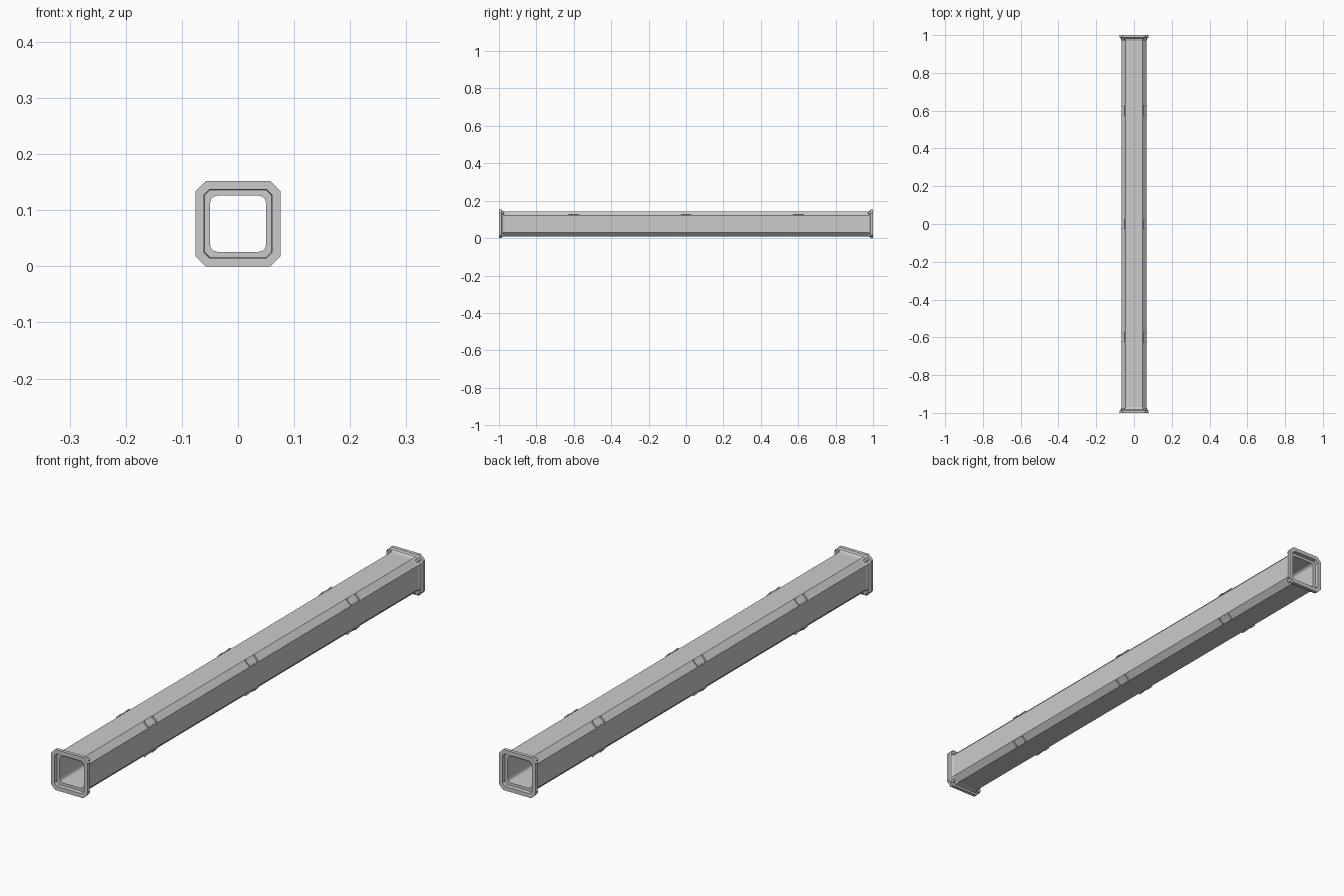
import bpy, bmesh, math
from mathutils import Matrix, Vector

if "Cube" in bpy.data.objects:
    bpy.data.objects.remove(bpy.data.objects["Cube"])

CZ = 0.076  # height of the tube axis

grey = bpy.data.materials.new("light grey metal")
grey.diffuse_color = (0.6, 0.6, 0.6, 1)
grey.use_nodes = True
grey.node_tree.nodes["Principled BSDF"].inputs["Base Color"].default_value = grey.diffuse_color


def finish(bm, name):
    bmesh.ops.recalc_face_normals(bm, faces=bm.faces)
    me = bpy.data.meshes.new(name)
    bm.to_mesh(me)
    bm.free()
    me.materials.append(grey)
    ob = bpy.data.objects.new(name, me)
    bpy.context.collection.objects.link(ob)
    return ob


def section(half, cut, rounded):
    """Square outline whose four corners are chamfered or rounded."""
    pts = []
    for q in range(4):
        rot = Matrix.Rotation(q * math.pi / 2, 2)
        for i in range(4):
            t = i / 3
            if rounded:
                a = t * math.pi / 2
                p = (half - cut + cut * math.cos(a), half - cut + cut * math.sin(a))
            else:
                p = (half - cut * t, half - cut + cut * t)
            pts.append(rot @ Vector(p))
    return pts


def loft(rings, name):
    """Skin a closed loop of rings given as (y, half width, corner size, rounded)."""
    bm = bmesh.new()
    loops = [[bm.verts.new((p.x, y, p.y + CZ)) for p in section(h, c, r)]
             for y, h, c, r in rings]
    for k, a in enumerate(loops):
        b = loops[(k + 1) % len(loops)]
        for i in range(len(a)):
            j = (i + 1) % len(a)
            bm.faces.new((a[i], a[j], b[j], b[i]))
    bmesh.ops.dissolve_limit(bm, angle_limit=0.002, verts=bm.verts, edges=bm.edges)
    return finish(bm, name)


# Hollow tube with flanged ends and a stepped socket in each mouth
outer = [(-1.0, 0.076, 0.018, False),
         (-0.987, 0.076, 0.018, False),
         (-0.983, 0.070, 0.020, False),
         (-0.970, 0.066, 0.021, False)]
inner = [(-0.985, 0.050, 0.013, True),
         (-0.985, 0.060, 0.010, False),
         (-1.0, 0.061, 0.010, False)]
flip = lambda rings: [(-y, h, c, r) for y, h, c, r in reversed(rings)]
loft(outer + flip(outer) + flip(inner) + inner, "hollow_tube")


def corner_frames():
    """Turn about the tube axis to each of the four corners."""
    for q in range(4):
        yield Matrix.Translation((0, 0, CZ)) @ Matrix.Rotation(math.pi / 4 + q * math.pi / 2, 4, 'Y')


# Clips on the chamfered corners: a plate with a raised rim at each end
D = (2 * 0.066 - 0.021) / math.sqrt(2)  # axis to chamfer distance
bm = bmesh.new()
for frame in corner_frames():
    for y in (-0.6, 0, 0.6):
        for dy, length, width, thick in ((0, 0.055, 0.022, 0.006),
                                         (-0.024, 0.007, 0.024, 0.010),
                                         (0.024, 0.007, 0.024, 0.010)):
            bmesh.ops.create_cube(bm, size=1, matrix=frame
                                  @ Matrix.Translation((0, y + dy, D))
                                  @ Matrix.Diagonal((width, length, thick, 1)))
finish(bm, "corner_clips")

# Bolts behind the flange corners
bm = bmesh.new()
for frame in corner_frames():
    for s in (-1, 1):
        bmesh.ops.create_cone(bm, cap_ends=True, segments=12, radius1=0.007, radius2=0.007,
                              depth=0.018, matrix=frame
                              @ Matrix.Translation((0, s * 0.982, 0.085))
                              @ Matrix.Rotation(math.pi / 2, 4, 'X'))
finish(bm, "flange_bolts")
